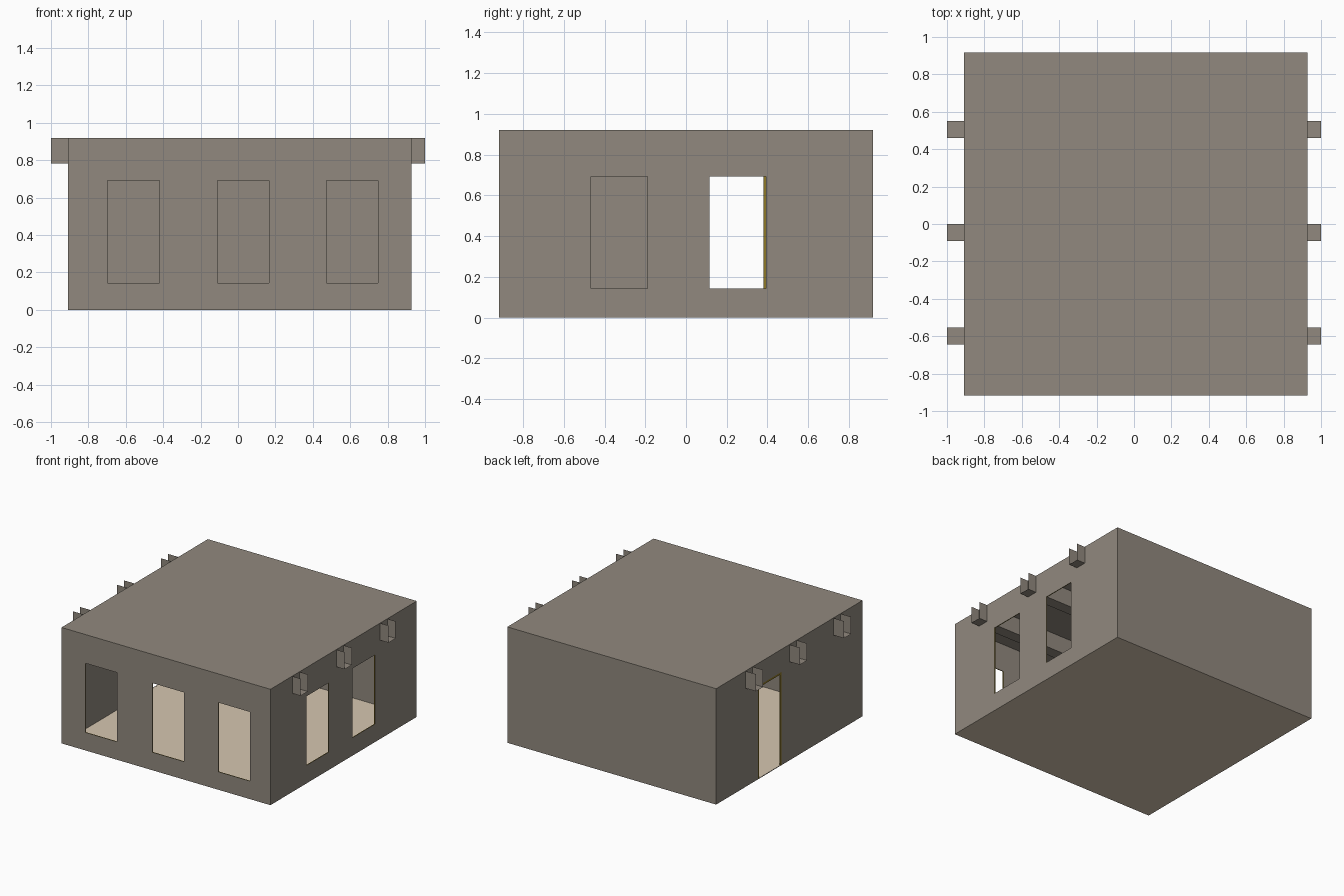
import bpy, bmesh
from mathutils import Vector

if "Cube" in bpy.data.objects:
    bpy.data.objects.remove(bpy.data.objects["Cube"])

X0, X1, Y0, Y1, H, T = -0.908, 0.927, -0.917, 0.918, 0.92, 0.006
FLOOR = 0.004


def material(name, rgb):
    m = bpy.data.materials.new(name)
    m.diffuse_color = (*rgb, 1)
    m.use_nodes = True
    m.node_tree.nodes["Principled BSDF"].inputs["Base Color"].default_value = m.diffuse_color
    return m


STONE = material("grey_brown_plaster", (0.283, 0.250, 0.209))
SAND = material("beige_floor", (0.672, 0.565, 0.434))
WOOD = material("ochre_wood", (0.27, 0.19, 0.02))


def add_box(bm, lo, hi, inward=False):
    lo, hi = Vector(lo), Vector(hi)
    verts = bmesh.ops.create_cube(bm, size=1)["verts"]
    for v in verts:
        v.co = Vector(((lo[i] + hi[i]) / 2 + v.co[i] * (hi[i] - lo[i]) for i in range(3)))
    if inward:
        bmesh.ops.reverse_faces(bm, faces=list({f for v in verts for f in v.link_faces}))


def make(name, bm, *mats):
    me = bpy.data.meshes.new(name)
    bm.to_mesh(me)
    bm.free()
    for m in mats:
        me.materials.append(m)
    ob = bpy.data.objects.new(name, me)
    bpy.context.collection.objects.link(ob)
    return ob


# Hollow thin-walled house body
bm = bmesh.new()
add_box(bm, (X0, Y0, 0), (X1, Y1, H))
add_box(bm, (X0 + T, Y0 + T, FLOOR), (X1 - T, Y1 - T, H - FLOOR), inward=True)
body = make("house_body", bm, STONE, SAND, WOOD)

# Openings: three front windows, two right windows, one left door
bm = bmesh.new()
for x in (-0.697, -0.11, 0.473):
    add_box(bm, (x, Y0 - 0.05, 0.143), (x + 0.276, Y0 + 0.05, 0.692))
for y in (-0.467, 0.115):
    add_box(bm, (X1 - 0.05, y, 0.143), (X1 + 0.05, y + 0.278, 0.692))
DOOR0, DOOR1, DOOR_H = 0.10, 0.395, 0.74
add_box(bm, (X0 - 0.05, DOOR0, FLOOR + 0.001), (X0 + 0.05, DOOR1, DOOR_H))
cutter = make("opening_cutter", bm, STONE)
cutter.hide_render = True

mod = body.modifiers.new("openings", "BOOLEAN")
mod.operation, mod.solver, mod.object = "DIFFERENCE", "EXACT", cutter
bpy.context.view_layer.objects.active = body
bpy.ops.object.modifier_apply(modifier=mod.name)
bpy.data.objects.remove(cutter)

# Beige floor slab, ochre reveals lying within the wall thickness
E = T / 4
for p in body.data.polygons:
    c, n = p.center, p.normal
    in_wall = (X0 + E < c.x < X0 + T - E or X1 - T + E < c.x < X1 - E
               or Y0 + E < c.y < Y0 + T - E)
    p.material_index = 0
    if abs(n.z) > 0.9 and c.z < 0.05:
        p.material_index = 1
    elif in_wall and c.z < 0.8:
        p.material_index = 2

# Door frame: two jambs and a head
bm = bmesh.new()
F = 0.015
add_box(bm, (X0, DOOR0, FLOOR), (X0 + T, DOOR0 + F, DOOR_H))
add_box(bm, (X0, DOOR1 - F, FLOOR), (X0 + T, DOOR1, DOOR_H))
add_box(bm, (X0, DOOR0 + F, DOOR_H - F), (X0 + T, DOOR1 - F, DOOR_H))
make("door_frame", bm, WOOD)

# Open-topped sheet channels running under the roof and out both sides
W, B, TOP = 0.09, 0.783, H - 0.001
for i, y in enumerate((-0.643, -0.091, 0.46)):
    bm = bmesh.new()
    profile = [(y, TOP), (y, B), (y + W, B), (y + W, TOP)]
    rows = [[bm.verts.new((x, a, z)) for a, z in profile] for x in (-1, 1)]
    for k in range(3):
        bm.faces.new((rows[0][k], rows[0][k + 1], rows[1][k + 1], rows[1][k]))
    bmesh.ops.reverse_faces(bm, faces=bm.faces)
    bm.normal_update()
    if any(f.normal.z > 0.5 for f in bm.faces):  # bottom sheet faces down
        bmesh.ops.reverse_faces(bm, faces=bm.faces)
    make(f"roof_beam_{i + 1}", bm, STONE)
